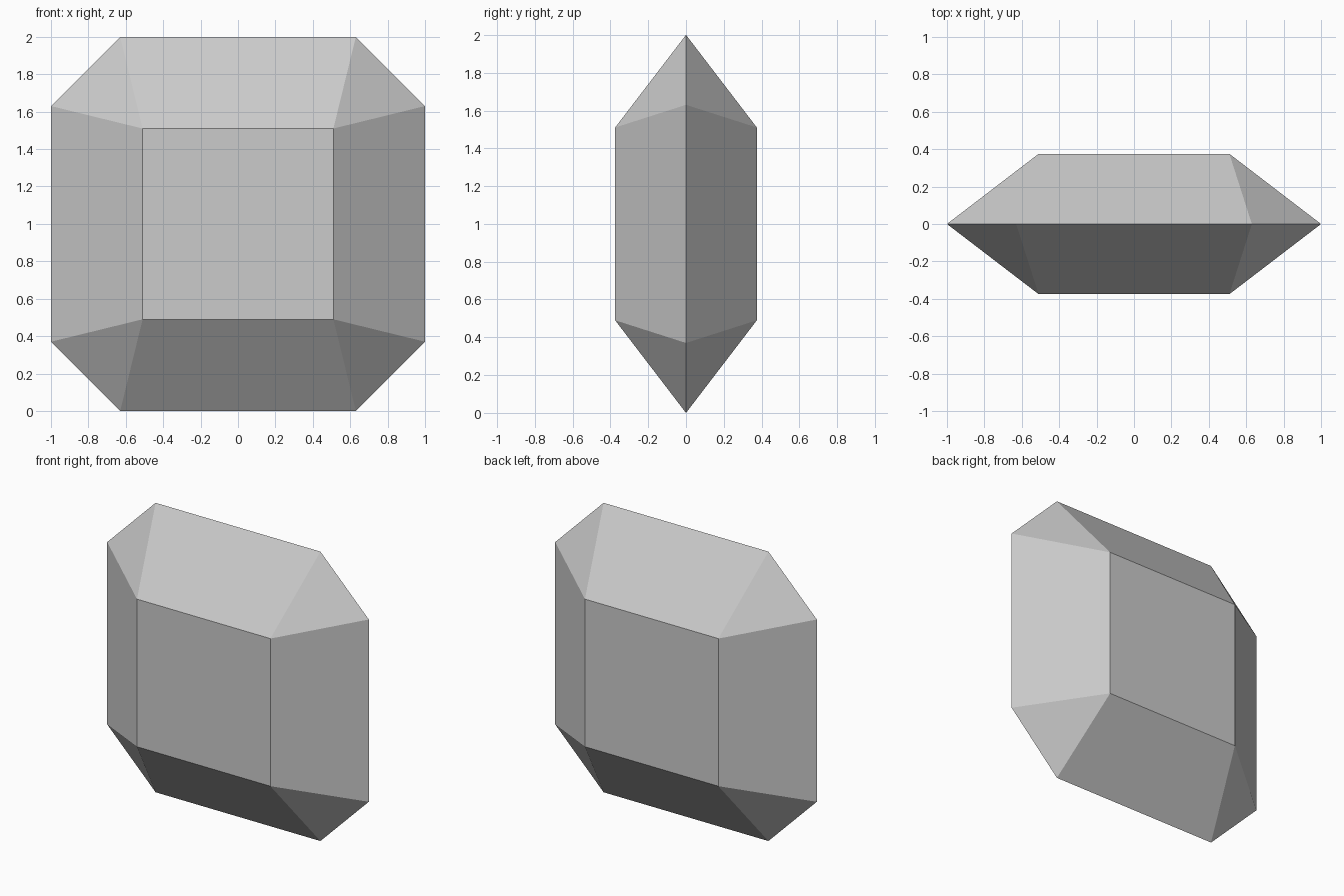
import bpy
import bmesh

# Remove the default cube
cube = bpy.data.objects.get("Cube")
if cube:
    bpy.data.objects.remove(cube, do_unlink=True)

HALF = 1.0      # outer half width and height
CUT = 0.63      # where the corner cuts start
FLAT = 0.51     # half size of the square front and back facets
DEPTH = 0.375   # half thickness

# Stone colour
grey = bpy.data.materials.new("stone grey")
grey.use_nodes = True
colour = (0.6, 0.6, 0.6, 1)
grey.diffuse_color = colour
grey.node_tree.nodes["Principled BSDF"].inputs["Base Color"].default_value = colour

bm = bmesh.new()

# Octagonal girdle, two points per corner, going round from the lower left
signs = [(-1, -1), (1, -1), (1, 1), (-1, 1)]
girdle = []
for i, (sx, sz) in enumerate(signs):
    pair = [(sx * HALF, sz * CUT), (sx * CUT, sz * HALF)]
    if i % 2:
        pair.reverse()
    girdle += [bm.verts.new((x, 0, z + HALF)) for x, z in pair]

# Each side: a square table, four sloping facets and four corner triangles
for side in (-1, 1):
    table = [bm.verts.new((sx * FLAT, side * DEPTH, sz * FLAT + HALF)) for sx, sz in signs]
    bm.faces.new(table)
    for i in range(4):
        j = (i + 1) % 4
        bm.faces.new((girdle[2 * i], girdle[2 * i + 1], table[i]))
        bm.faces.new((girdle[2 * i + 1], girdle[2 * j], table[j], table[i]))

bmesh.ops.recalc_face_normals(bm, faces=bm.faces)
mesh = bpy.data.meshes.new("faceted_stone")
bm.to_mesh(mesh)
bm.free()
mesh.materials.append(grey)
stone = bpy.data.objects.new("faceted_stone", mesh)
bpy.context.collection.objects.link(stone)
